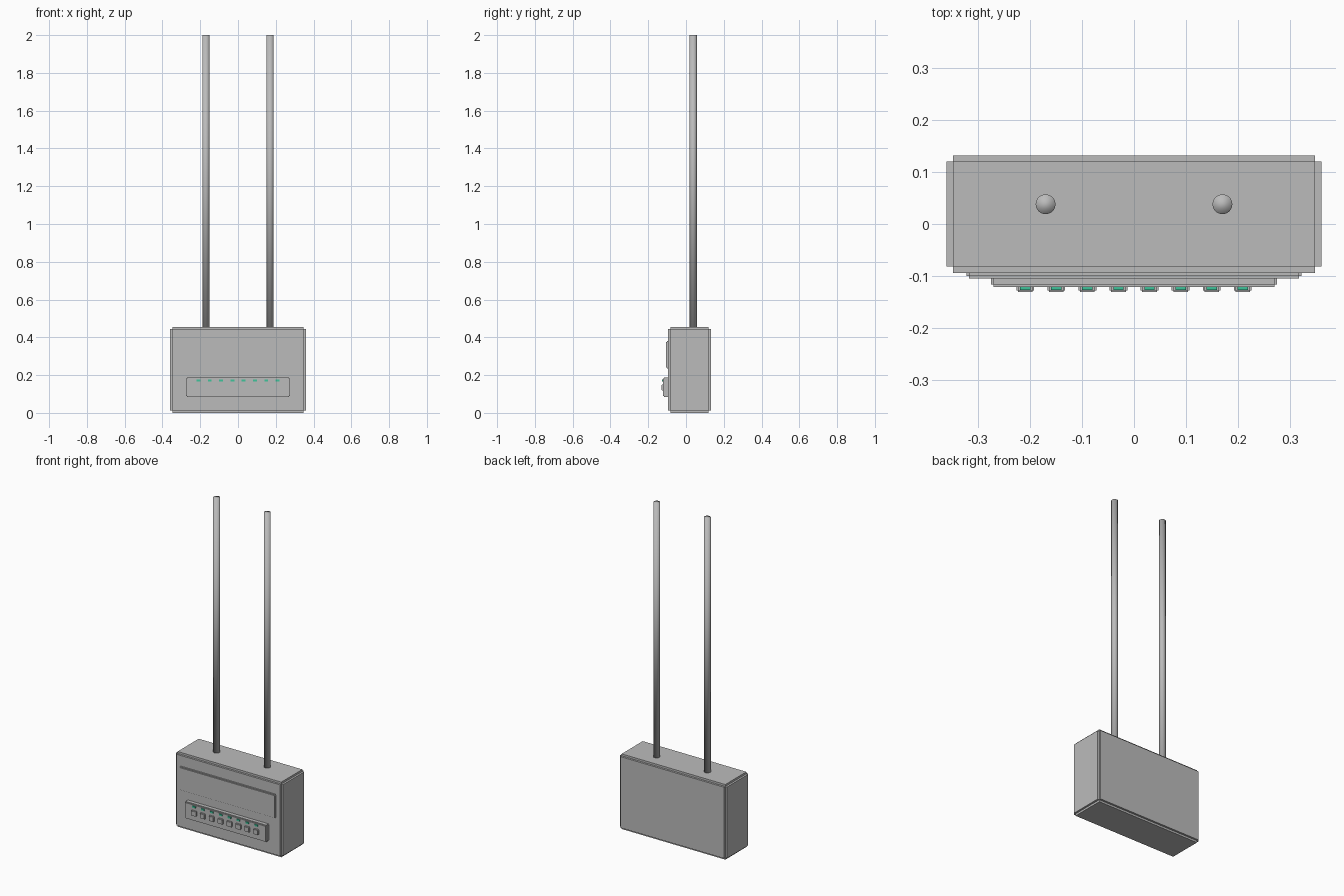
import bpy
import bmesh
from mathutils import Matrix, Vector

cube = bpy.data.objects.get("Cube")
if cube:
    bpy.data.objects.remove(cube, do_unlink=True)


def material(name, rgb):
    mat = bpy.data.materials.new(name)
    mat.use_nodes = True
    mat.diffuse_color = (*rgb, 1)
    mat.node_tree.nodes["Principled BSDF"].inputs["Base Color"].default_value = (*rgb, 1)
    return mat


grey = material("casing grey", (0.5, 0.5, 0.5))
green = material("indicator green", (0.05, 0.55, 0.33))


def add_object(name, bm, mat):
    bmesh.ops.recalc_face_normals(bm, faces=bm.faces)
    mesh = bpy.data.meshes.new(name)
    bm.to_mesh(mesh)
    bm.free()
    mesh.materials.append(mat)
    obj = bpy.data.objects.new(name, mesh)
    bpy.context.collection.objects.link(obj)
    return obj


def box(name, low, high, mat, step=0):
    """Box between two corners; step raises each face, leaving notched edges."""
    low, high = Vector(low), Vector(high)
    size = high - low - Vector((2 * step,) * 3)
    bm = bmesh.new()
    bmesh.ops.create_cube(bm, size=1, matrix=Matrix.Translation((low + high) / 2)
                          @ Matrix.Diagonal((*size, 1)))
    if step:
        raised = bmesh.ops.extrude_discrete_faces(bm, faces=bm.faces[:])["faces"]
        for face in raised:
            bmesh.ops.translate(bm, verts=face.verts[:], vec=face.normal * step)
    return add_object(name, bm, mat)


# Casing with notched edges, name panel and port strip
box("casing", (-0.36, -0.094, 0), (0.36, 0.132, 0.456), grey, 0.012)
box("front_panel", (-0.322, -0.105, 0.235), (0.322, -0.085, 0.38), grey, 0.005)
box("button_strip", (-0.275, -0.121, 0.085), (0.275, -0.085, 0.187), grey, 0.005)

# Row of buttons, each with an indicator above it
for i in range(8):
    x = (i - 3.5) * 0.0597
    box(f"button_{i + 1}", (x - 0.017, -0.131, 0.118), (x + 0.017, -0.115, 0.15), grey, 0.003)
    box(f"indicator_{i + 1}", (x - 0.01, -0.127, 0.167), (x + 0.01, -0.118, 0.177), green)

# Pair of round antennas, smooth all over
bottom, top = 0.45, 2.0
for side, x in (("right", -0.17), ("left", 0.17)):
    bm = bmesh.new()
    bmesh.ops.create_cone(bm, cap_ends=True, segments=32, radius1=0.019, radius2=0.019,
                          depth=top - bottom,
                          matrix=Matrix.Translation((x, 0.038, (top + bottom) / 2)))
    for face in bm.faces:
        face.smooth = True
    add_object(f"{side}_antenna", bm, grey)
